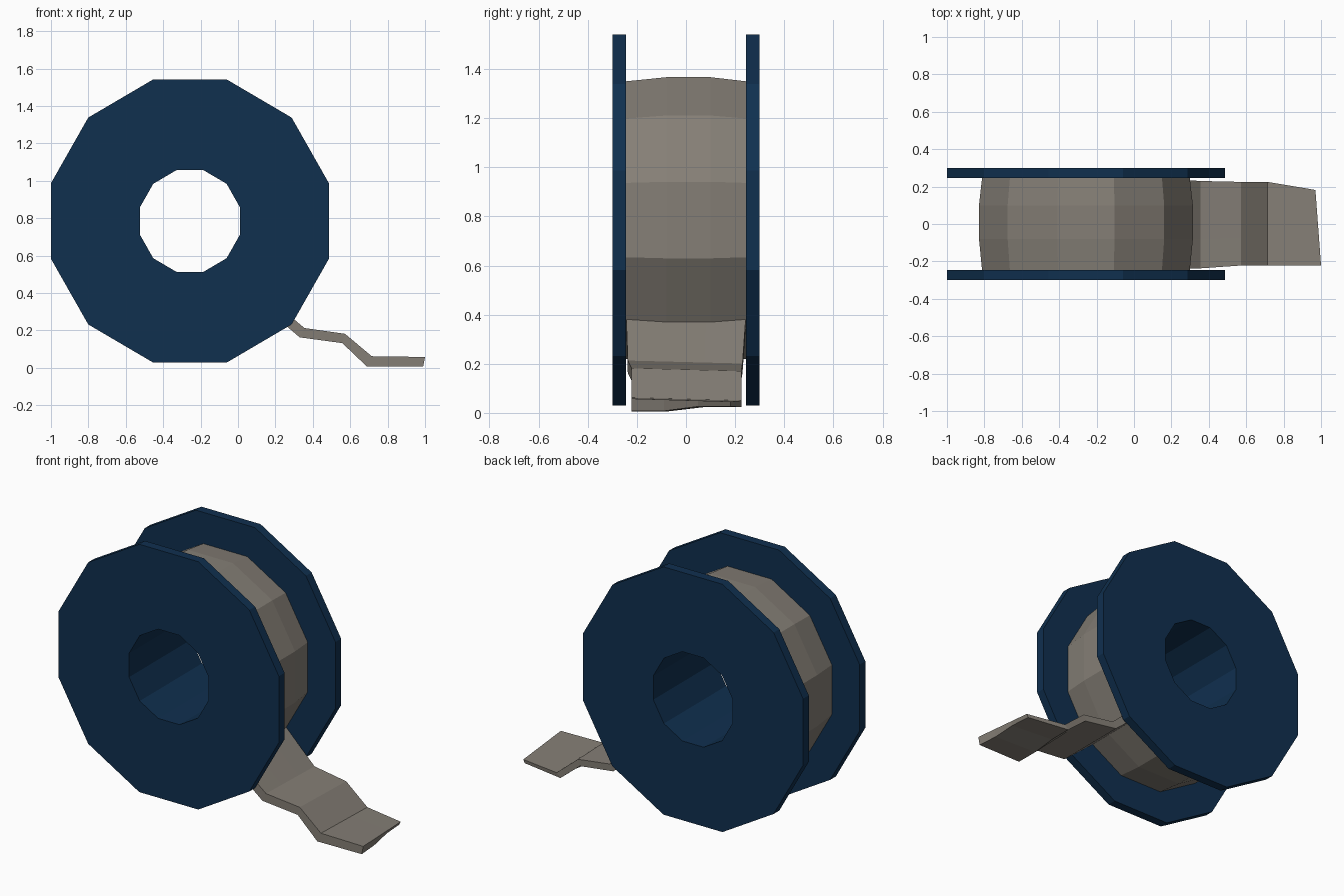
import bpy, bmesh, math

if "Cube" in bpy.data.objects:
    bpy.data.objects.remove(bpy.data.objects["Cube"])

CX, CZ, SIDES = -0.257, 0.785, 12


def material(name, rgb):
    m = bpy.data.materials.new(name)
    m.diffuse_color = (*rgb, 1)
    m.use_nodes = True
    m.node_tree.nodes["Principled BSDF"].inputs["Base Color"].default_value = m.diffuse_color
    return m


def finish(name, bm, mat):
    bmesh.ops.recalc_face_normals(bm, faces=bm.faces)
    me = bpy.data.meshes.new(name)
    bm.to_mesh(me)
    bm.free()
    me.materials.append(mat)
    ob = bpy.data.objects.new(name, me)
    bpy.context.collection.objects.link(ob)
    return ob


def bridge(bm, rings, closed):
    """Join successive closed cross-sections with quads, optionally as a loop."""
    n = len(rings[0])
    for i in range(len(rings) if closed else len(rings) - 1):
        a, b = rings[i], rings[(i + 1) % len(rings)]
        for j in range(n):
            k = (j + 1) % n
            bm.faces.new((a[j], a[k], b[k], b[j]))


def lathe(name, profile, mat):
    """Revolve a closed (radius, y) profile about the reel axle."""
    bm = bmesh.new()
    rings = []
    for i in range(SIDES):
        t = math.radians(15 + i * 360 / SIDES)
        rings.append([bm.verts.new((CX + r * math.cos(t), y,
                                    CZ + 1.017 * r * math.sin(t)))
                      for r, y in profile])
    bridge(bm, rings, True)
    return finish(name, bm, mat)


blue = material("dark blue plastic", (0.005, 0.029, 0.078))
grey = material("warm grey tape", (0.235, 0.212, 0.182))

# Reel: two flanges joined by a hollow hub
lathe("reel", [(0.277, -0.30), (0.769, -0.30), (0.769, -0.245), (0.33, -0.245),
               (0.33, 0.245), (0.769, 0.245), (0.769, 0.30), (0.277, 0.30)], blue)

# Wound tape: slightly bulged in the middle
lathe("wound_tape", [(0.33, -0.245), (0.575, -0.245), (0.592, -0.08),
                     (0.592, 0.10), (0.575, 0.245), (0.33, 0.245)], grey)

# Loose tail: stations of (top x, top z, bottom x, bottom z, y min, y max, skew)
stations = [
    (0.150, 0.385, 0.115, 0.345, -0.243, 0.243, 0.0),
    (0.355, 0.213, 0.330, 0.163, -0.237, 0.230, 0.0),
    (0.572, 0.182, 0.558, 0.132, -0.222, 0.225, 0.0),
    (0.715, 0.062, 0.690, 0.006, -0.222, 0.225, 0.0),
    (1.000, 0.058, 0.990, 0.008, -0.222, 0.182, -0.03),
]
bm = bmesh.new()
rings = []
for i, (tx, tz, bx, bz, y0, y1, skew) in enumerate(stations):
    cols = [0, 0.33, 0.67, 1]
    drop = -0.012 if i else 0        # top dips toward the back edge
    lift = 0.018 if i > 2 else 0     # underside rises toward the back edge
    top = [bm.verts.new((tx + skew * f, y0 + (y1 - y0) * f, tz + drop * f)) for f in cols]
    low = [bm.verts.new((bx + skew * f, y0 + (y1 - y0) * f,
                         bz + (lift if f > 0.5 else 0))) for f in cols]
    rings.append(top + low[::-1])
bridge(bm, rings, False)
for ring in (rings[0], rings[-1]):   # end caps in three strips
    for j in range(3):
        bm.faces.new((ring[j], ring[j + 1], ring[6 - j], ring[7 - j]))
finish("loose_tail", bm, grey)
